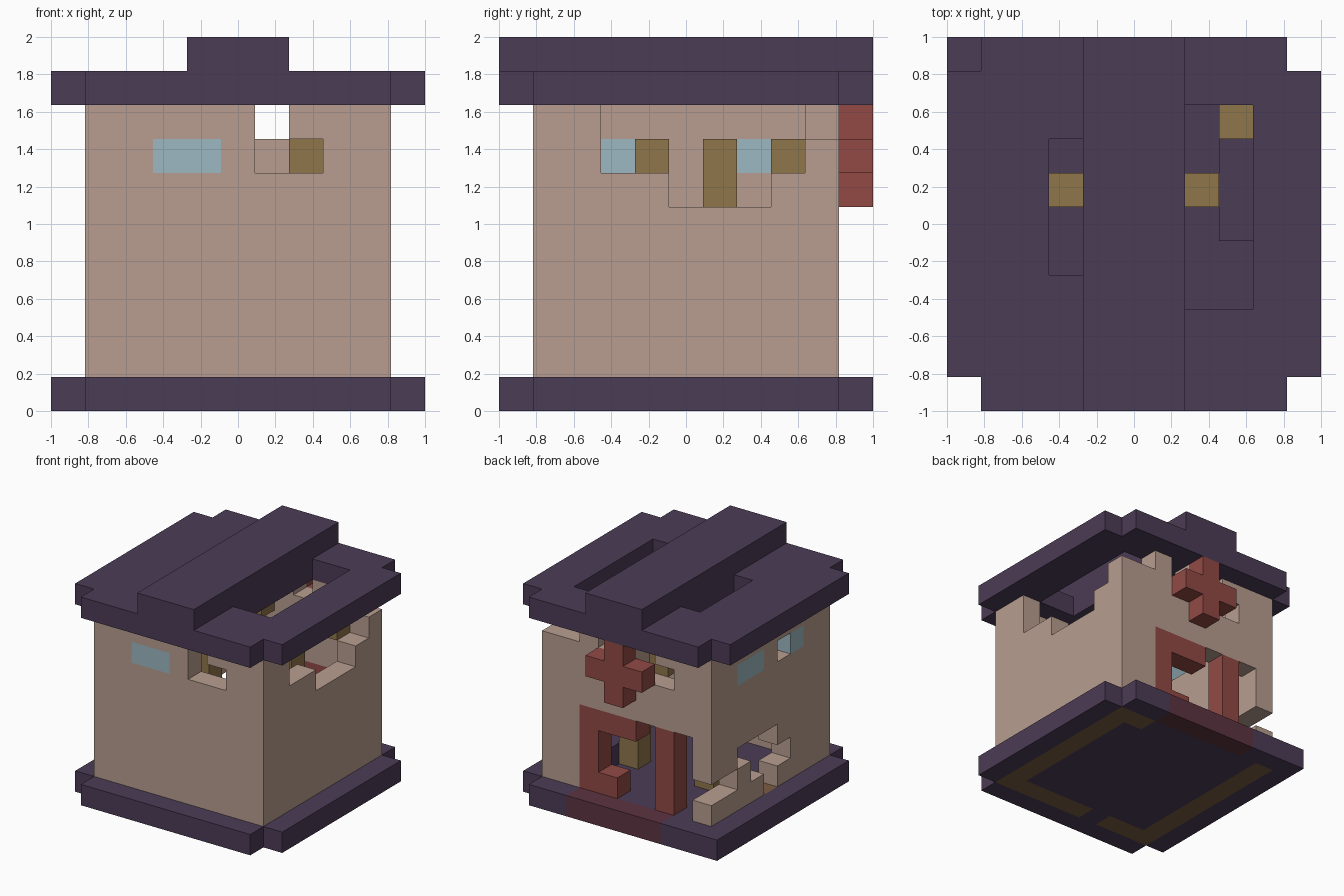
import bpy
import bmesh
from mathutils import Vector

cube = bpy.data.objects.get("Cube")
if cube:
    bpy.data.objects.remove(cube, do_unlink=True)

N = 11                # blocks along each side
S = 2 / N             # block size
cells = {}            # block position -> part name
colour_of = {}        # part name -> material


def material(name, rgb):
    def linear(c):
        c /= 255
        return c / 12.92 if c <= 0.04045 else ((c + 0.055) / 1.055) ** 2.4
    col = [linear(c) for c in rgb] + [1]
    m = bpy.data.materials.new(name)
    m.use_nodes = True
    m.diffuse_color = col
    bsdf = m.node_tree.nodes["Principled BSDF"]
    bsdf.inputs["Base Color"].default_value = col
    bsdf.inputs["Roughness"].default_value = 0.9
    return m


indigo = material("indigo", (75, 60, 86))
clay = material("pale clay", (184, 158, 144))
glass = material("pale blue glass", (156, 184, 194))
wood = material("wood brown", (144, 118, 75))
earth = material("dark brown", (124, 93, 66))
red = material("brick red", (146, 74, 69))
plum = material("dark plum", (93, 52, 65))


def span(v):
    return range(v, v + 1) if isinstance(v, int) else range(v[0], v[1] + 1)


def fill(part, mat, x, y, z):
    colour_of[part] = mat
    for i in span(x):
        for j in span(y):
            for k in span(z):
                cells[i, j, k] = part


def carve(x, y, z):
    for i in span(x):
        for j in span(y):
            for k in span(z):
                cells.pop((i, j, k), None)


last, inner = N - 1, (1, N - 2)
full = (0, last)

# Base slab with three notched corners
fill("base", indigo, full, full, 0)
for corner in ((0, 0), (last, 0), (last, last)):
    carve(*corner, 0)
fill("foundation", earth, 1, inner, 0)
fill("foundation", earth, 9, inner, 0)
fill("foundation", earth, (2, 3), 1, 0)
fill("foundation", earth, (5, 8), 1, 0)
fill("foundation", earth, 8, 9, 0)
fill("doorstep", plum, (3, 7), last, 0)

# Hollow walls
fill("walls", clay, inner, inner, (1, 8))
carve((2, 8), (2, 8), (1, 8))

# Front window and broken opening
fill("window_panes", glass, (3, 4), 1, 7)
carve(6, 1, (7, 8))
carve(7, 1, 7)

# Broken top of the left wall
carve(9, (3, 8), (7, 8))
carve(9, (5, 7), 6)
carve((8, 9), 9, 8)

# Right wall windows and low ragged hole
fill("window_panes", glass, 1, 3, 7)
fill("window_panes", glass, 1, (6, 7), 7)
carve(1, 4, 7)
carve(1, (8, 9), 2)
carve(1, 7, 3)
carve(1, 6, (2, 3))
carve(1, 5, (1, 3))
carve(1, 4, 2)

# Back wall openings
carve(6, 9, 8)
carve((3, 4), 9, 7)
carve(4, 9, 8)
carve((2, 6), 9, (1, 4))

# Broken door frame
fill("door_frame", red, 7, 9, (1, 4))
fill("door_frame", red, (5, 6), 9, 4)
fill("door_frame", red, 6, 9, 1)
fill("door_post", red, 3, 9, (1, 4))

# Cross above the door
fill("cross", red, 5, last, (6, 8))
fill("cross", red, (4, 6), last, 7)

# Timber inside and a fallen piece of roof
fill("timber", wood, 7, 6, (1, 7))
fill("timber", wood, 4, 4, (1, 7))
fill("timber", wood, 3, 6, (1, 3))
for x in (4, 8):
    fill("timber", wood, x, 8, 7)
fill("fallen_roof", indigo, 8, (5, 7), 1)

# Roof slab with notched corners, two holes and a ridge
fill("roof", indigo, full, full, 9)
for x in (0, last):
    for y in (0, last):
        carve(x, y, 9)
carve(3, (4, 7), 9)
carve((7, 8), (3, 8), 9)
fill("ridge", indigo, (4, 6), full, 10)


def build(part):
    """Make one mesh from the exposed sides of a part's blocks."""
    bm = bmesh.new()
    origin = Vector((-1, -1, 0))
    for cell, owner in cells.items():
        if owner != part:
            continue
        centre = Vector(cell) + Vector((0.5, 0.5, 0.5))
        for axis in range(3):
            for sign in (-1, 1):
                n = Vector((0, 0, 0))
                n[axis] = sign
                if tuple(int(c + d) for c, d in zip(cell, n)) in cells:
                    continue
                u = Vector((0, 0, 0))
                u[(axis + 1) % 3] = 0.5
                v = n.cross(u)
                mid = centre + n / 2
                corners = (mid - u - v, mid + u - v, mid + u + v, mid - u + v)
                bm.faces.new([bm.verts.new(origin + p * S) for p in corners])
    bmesh.ops.remove_doubles(bm, verts=bm.verts, dist=S / 100)
    mesh = bpy.data.meshes.new(part)
    bm.to_mesh(mesh)
    bm.free()
    mesh.materials.append(colour_of[part])
    bpy.context.collection.objects.link(bpy.data.objects.new(part, mesh))


for part in colour_of:
    build(part)
